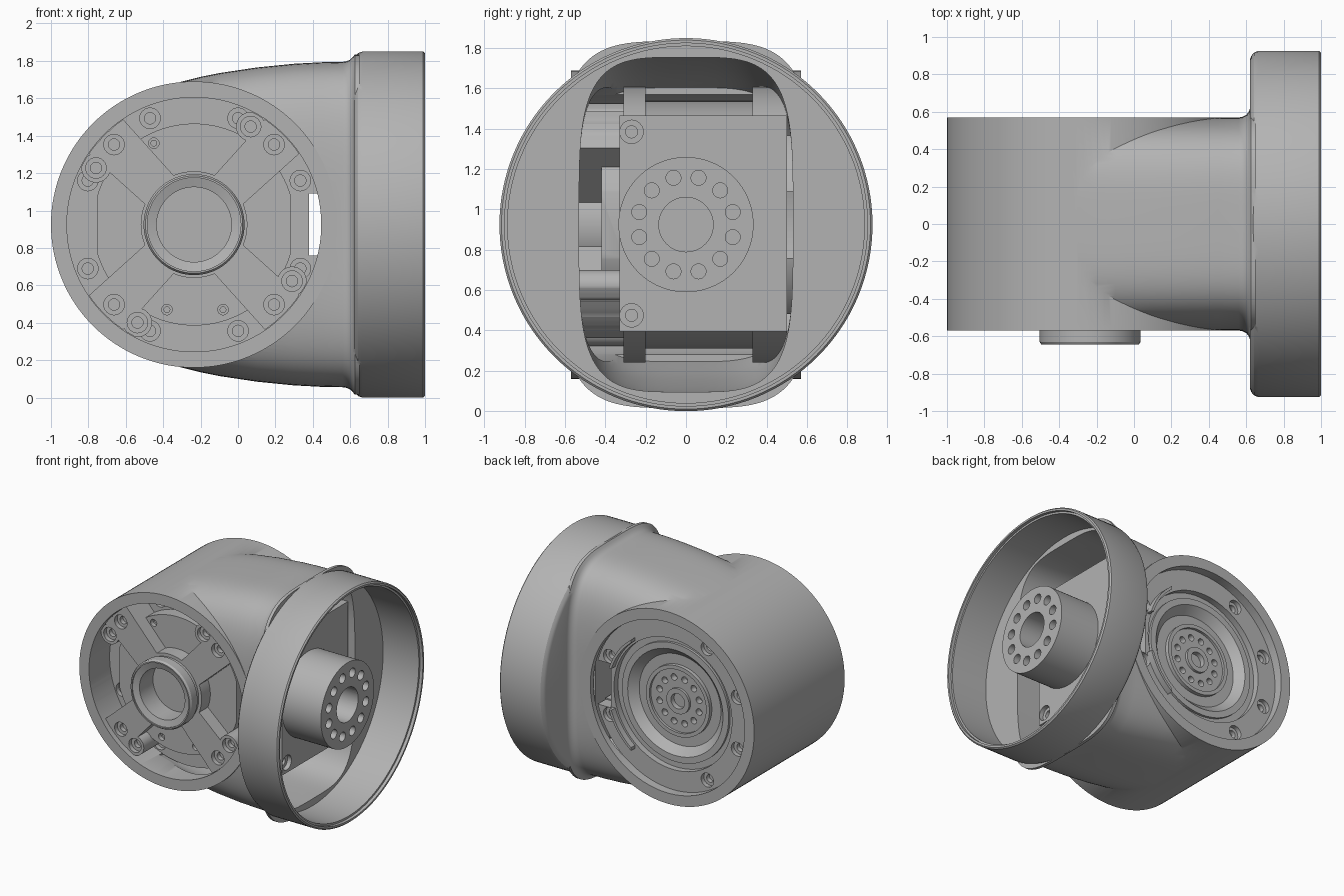
import bpy, bmesh, math
from mathutils import Vector

if "Cube" in bpy.data.objects:
    bpy.data.objects.remove(bpy.data.objects["Cube"])

grey = bpy.data.materials.new("plain grey")
grey.use_nodes = True
grey.diffuse_color = (0.45, 0.45, 0.45, 1)
grey.node_tree.nodes["Principled BSDF"].inputs["Base Color"].default_value = grey.diffuse_color

JX, CZ = -0.235, 0.925          # joint axis x, common centre height
JOINT = (JX, 0, CZ)
NECK = (0, 0, CZ)


def skin(name, rings, closed=False):
    """Bridge equal rings of points into one solid, capped unless closed.
    A ring of one point is a tip."""
    bm = bmesh.new()
    rows = [[bm.verts.new(p) for p in ring] for ring in rings]
    pairs = list(zip(rows, rows[1:]))
    if closed:
        pairs.append((rows[-1], rows[0]))
    for a, b in pairs:
        n = max(len(a), len(b))
        for i in range(n):
            j = (i + 1) % n
            quad = [a[i % len(a)], a[j % len(a)], b[j % len(b)], b[i % len(b)]]
            bm.faces.new(list(dict.fromkeys(quad)))
    if not closed:
        for row in (rows[0], rows[-1]):
            if len(row) > 2:
                bm.faces.new(row)
    bmesh.ops.recalc_face_normals(bm, faces=bm.faces[:])
    if bm.calc_volume(signed=True) < 0:
        bmesh.ops.reverse_faces(bm, faces=bm.faces[:])
    mesh = bpy.data.meshes.new(name)
    bm.to_mesh(mesh)
    bm.free()
    ob = bpy.data.objects.new(name, mesh)
    bpy.context.collection.objects.link(ob)
    mesh.materials.append(grey)
    return ob


def revolve(name, profile, axis, centre, steps=96):
    """Turn (position, radius) points about the x or y axis."""
    c = Vector(centre)
    rings = []
    for a, r in profile:
        ring = []
        for k in range(steps if r else 1):
            t = math.tau * k / steps
            u, w = r * math.cos(t), r * math.sin(t)
            ring.append(c + Vector((a, u, w) if axis == "x" else (w, a, u)))
        rings.append(ring)
    return skin(name, rings, closed=profile[0][1] > 0)


def rod(name, a, b, r, axis, centre, steps=96):
    return revolve(name, [(a, 0), (a, r), (b, r), (b, 0)], axis, centre, steps)


def box(name, x, y, z):
    ends = [(x[0], y[0]), (x[1], y[0]), (x[1], y[1]), (x[0], y[1])]
    return skin(name, [[(u, v, h) for u, v in ends] for h in z])


def combine(ob, other, mode):
    """Apply a boolean; fall back to the slower solver if nothing changed."""
    bpy.context.view_layer.objects.active = ob
    for solver in ("MANIFOLD", "EXACT"):
        before = len(ob.data.vertices)
        mod = ob.modifiers.new("bool", "BOOLEAN")
        mod.operation, mod.solver, mod.object = mode, solver, other
        bpy.ops.object.modifier_apply(modifier=mod.name)
        if len(ob.data.vertices) != before:
            break
    bpy.data.objects.remove(other)
    return ob


def polar(deg, r):
    a = math.radians(deg)
    return JX + r * math.cos(a), CZ + r * math.sin(a)


def screw(ob, x, z, y, sign, r=0.055):
    """Stepped screw recess sunk from the surface at y; sign points outward."""
    combine(ob, revolve("cutter", [(y + sign * .05, 0), (y + sign * .05, r), (y - sign * .035, r),
            (y - sign * .035, r * .55), (y - sign * .07, r * .55), (y - sign * .07, 0)],
            "y", (x, 0, z), 24), "DIFFERENCE")


# Housing: joint barrel, rounded neck flaring into a round collar
def neck(shrink, flare, steps=128):
    crown = [(-.45, .72), (-.37, .743), (-.3, .765), (-.2, .79), (-.1, .81),
             (.1, .84), (.3, .86), (.45, .868)]
    rings = []
    for x, half_y, half_z in [(x, .57, h) for x, h in crown] + flare:
        ring = []
        for k in range(steps):
            t = math.tau * (k + .5) / steps
            c, s = math.cos(t), math.sin(t)
            ring.append((x, (half_y - shrink) * math.copysign(abs(c) ** .5, c),
                         CZ + (half_z - shrink) * math.copysign(abs(s) ** .5, s)))
        rings.append(ring)
    return skin("neck", rings)


housing = rod("housing", -.57, .57, .765, "y", JOINT, 128)
combine(housing, neck(0, [(.56, .57, .87), (.58, .573, .873), (.6, .583, .882),
                          (.613, .6, .895), (.625, .63, .91), (.65, .63, .91)]), "UNION")
collar = revolve("collar", [(.62, 0), (.62, .88), (.628, .9), (.642, .917), (.665, .925),
                            (.99, .925), (1, .915), (1, 0)], "x", NECK, 128)
combine(housing, collar, "UNION")
combine(housing, revolve("cavity", [(.66, 0), (.66, .885), (.975, .885), (.975, .9),
                                    (1.1, .9), (1.1, 0)], "x", NECK, 128), "DIFFERENCE")
combine(housing, neck(.04, [(.7, .57, .87)]), "DIFFERENCE")
combine(housing, rod("bore", -.7, .7, .68, "y", JOINT, 128), "DIFFERENCE")

# Joint drive: stepped body filling the barrel, ringed on the back
drive = revolve("joint_drive", [
    (-.42, 0), (-.42, .54), (-.31, .54), (-.31, .685), (-.2, .685), (-.2, .615),
    (.33, .615), (.33, .685), (.5, .685), (.5, .52), (.45, .52), (.45, .47), (.47, .47),
    (.47, .42), (.41, .36), (.41, .28), (.44, .28), (.44, .25), (.42, .25), (.42, .1),
    (.44, .1), (.44, .06), (.4, .06), (.4, 0)], "y", JOINT)
for x in ((-1, JX - .515), (JX + .515, .6)):
    combine(drive, box("flat", x, (-.6, -.31), (.3, 1.6)), "DIFFERENCE")
combine(drive, box("gap", (.38, .6), (-.7, .7), (.76, 1.09)), "DIFFERENCE")
combine(drive, box("back_slot", (.31, .6), (.4, .7), (.75, 1.1)), "DIFFERENCE")
for k in range(8):
    x, z = polar(22.5 + 45 * k, .615)
    screw(drive, x, z, -.31, -1)
for deg in (22.5, -22.5, 120, 160, 200, 240):
    x, z = polar(deg, .605)
    screw(drive, x, z, .5, 1)
for k in range(12):
    x, z = polar(15 + 30 * k, .18)
    combine(drive, rod("hole", .37, .6, .026, "y", (x, 0, z), 16), "DIFFERENCE")
for x, z in ((-.45, 1.36), (-.38, .47), (-.08, .47)):
    screw(drive, x, z, -.42, -1, .028)

# Raised arc wall on the back plate
arc = revolve("back_arc_wall", [(.49, .535), (.49, .555), (.55, .555), (.55, .535)], "y", JOINT)
combine(arc, box("keep", (.1, .6), (.3, .7), (0, 2)), "INTERSECT")
combine(arc, box("gap", (.2, .6), (.3, .7), (.76, 1.09)), "DIFFERENCE")

# Front bracket: four arms with screw pads round a bearing boss
bracket = rod("front_bracket", -.53, -.4, .285, "y", JOINT)
for k in range(4):
    d = Vector(polar(45 + 90 * k, 1)) - Vector((JX, CZ))
    n = Vector((-d.y, d.x))
    ends = [d * .1 - n * .1, d * .675 - n * .13, d * .675 + n * .13, d * .1 + n * .1]
    arm = skin("arm", [[(JX + p.x, y, CZ + p.y) for p in ends] for y in (-.53, -.3)])
    combine(bracket, arm, "UNION")
    for deg in (45, 60):
        x, z = polar(deg + 90 * k, .605)
        combine(bracket, rod("pad", -.53, -.3, .078, "y", (x, 0, z), 32), "UNION")
combine(bracket, rod("trim", -.7, 0, .678, "y", JOINT), "INTERSECT")
for k in range(4):
    for deg in (45, 60):
        x, z = polar(deg + 90 * k, .605)
        screw(bracket, x, z, -.53, -1)
combine(bracket, rod("socket", -.7, -.45, .2, "y", JOINT), "DIFFERENCE")

boss = revolve("bearing_boss", [(-.46, .2), (-.62, .2), (-.635, .25), (-.645, .25), (-.645, .26),
                                (-.63, .27), (-.56, .27), (-.55, .26), (-.46, .26)],
               "y", JOINT)

# Output drive facing the collar
block = box("output_block", (.45, .62), (-.33, .5), (.395, 1.465))
for z in ((.41, .74), (1.11, 1.45)):
    combine(block, box("mount", (.2, .5), (-.19, .32), z), "UNION")
for z in (.475, 1.385):
    combine(block, revolve("cutter", [(.7, 0), (.7, .058), (.585, .058), (.585, .03),
                                      (.55, .03), (.55, 0)], "x", (0, -.27, z), 24), "DIFFERENCE")
hub = rod("output_hub", .6, .965, .335, "x", NECK)
combine(hub, rod("centre_hole", .75, 1.1, .135, "x", NECK, 48), "DIFFERENCE")
for k in range(12):
    a = math.radians(15 + 30 * k)
    c = (0, .24 * math.cos(a), CZ + .24 * math.sin(a))
    combine(hub, rod("hole", .85, 1.1, .037, "x", c, 24), "DIFFERENCE")

# Smooth round surfaces, keep machined edges sharp
for ob in (housing, drive, arc, bracket, boss, block, hub):
    bpy.ops.object.select_all(action="DESELECT")
    ob.select_set(True)
    bpy.context.view_layer.objects.active = ob
    bpy.ops.object.shade_smooth_by_angle(angle=math.radians(30))
